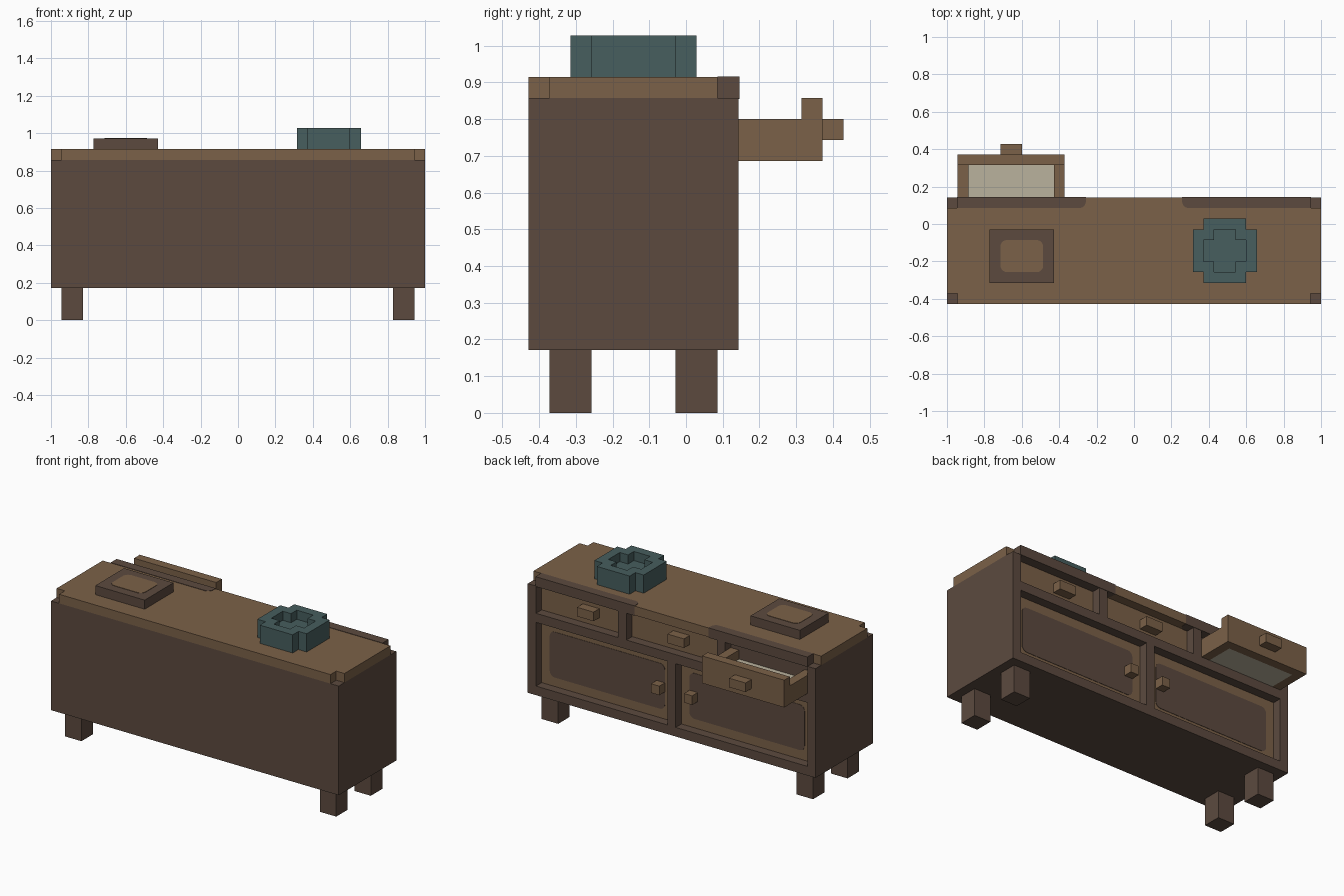
import bpy, bmesh
from mathutils import Vector

if "Cube" in bpy.data.objects:
    bpy.data.objects.remove(bpy.data.objects["Cube"])

U = 2 / 35      # one block; all sizes below are in blocks
E = 0.04        # thickness of painted plates, in blocks


def material(name, rgb):
    m = bpy.data.materials.new(name)
    m.use_nodes = True
    lin = [((c / 255 + 0.055) / 1.055) ** 2.4 for c in rgb]
    m.diffuse_color = (*lin, 1)
    m.node_tree.nodes["Principled BSDF"].inputs["Base Color"].default_value = (*lin, 1)
    return m


DARK = material("dark_wood", (92, 74, 63))
BROWN = material("light_wood", (123, 97, 72))
TEAL = material("teal_ceramic", (71, 94, 94))
PAPER = material("pale_lining", (186, 178, 157))


def finish(name, bm, *mats):
    bmesh.ops.recalc_face_normals(bm, faces=bm.faces)
    for v in bm.verts:
        v.co = (v.co - Vector((17.5, 7.5, 0))) * U
    me = bpy.data.meshes.new(name)
    bm.to_mesh(me)
    bm.free()
    for m in mats:
        me.materials.append(m)
    ob = bpy.data.objects.new(name, me)
    bpy.context.collection.objects.link(ob)
    return ob


def add_box(bm, lo, hi):
    lo, hi = Vector(lo), Vector(hi)
    verts = bmesh.ops.create_cube(bm, size=1)["verts"]
    for v in verts:
        v.co = (lo + hi) / 2 + v.co * (hi - lo)


def boxes(name, mat, *spans):
    bm = bmesh.new()
    for lo, hi in spans:
        add_box(bm, lo, hi)
    return finish(name, bm, mat)


def rounded(name, mat, lo, hi, axis, keep=lambda p: True, radius=0.6):
    """Box whose edges along one axis are rounded where keep() allows."""
    bm = bmesh.new()
    add_box(bm, lo, hi)
    edges = []
    for e in bm.edges:
        a, b = (v.co for v in e.verts)
        if abs((a - b)[axis]) > 1e-4 and keep((a + b) / 2):
            edges.append(e)
    bmesh.ops.bevel(bm, geom=edges, offset=radius, segments=5, profile=0.5, affect="EDGES")
    return finish(name, bm, mat)


def notched(name, mat, x0, x1, y0, y1, z0, z1):
    """Upright slab with a one-block notch at each corner."""
    a, b, c, d = x0 + 1, x1 - 1, y0 + 1, y1 - 1
    pts = [(a, y0), (b, y0), (b, c), (x1, c), (x1, d), (b, d),
           (b, y1), (a, y1), (a, d), (x0, d), (x0, c), (a, c)]
    bm = bmesh.new()
    face = bm.faces.new([bm.verts.new((x, y, z0)) for x, y in pts])
    top = bmesh.ops.extrude_face_region(bm, geom=[face])["geom"]
    for v in top:
        if isinstance(v, bmesh.types.BMVert):
            v.co.z = z1
    return finish(name, bm, mat)


def cut(ob, cutter):
    mod = ob.modifiers.new("cut", "BOOLEAN")
    mod.operation = "DIFFERENCE"
    mod.solver = "EXACT"
    mod.object = cutter
    bpy.context.view_layer.update()
    bpy.context.view_layer.objects.active = ob
    bpy.ops.object.modifier_apply(modifier=mod.name)
    bpy.data.objects.remove(cutter)


# Cabinet body with drawer and door recesses
body = boxes("cabinet_body", DARK, ((0, 0, 3), (35, 10, 15)))
drawer_slots = [(1, 11), (12, 23), (24, 34)]
doors = [(1, 17), (18, 34)]
cut(body, boxes("recess_cutter", DARK,
                *[((a, 9, 12), (b, 11, 16)) for a, b in drawer_slots],
                *[((a, 9, 4), (b, 11, 11)) for a, b in doors]))

# Recessed fronts are light wood, except behind the open drawer
body.data.materials.clear()
body.data.materials.append(DARK)
body.data.materials.append(BROWN)
for p in body.data.polygons:
    x, y, z = p.center.x / U + 17.5, p.center.y / U + 7.5, p.center.z / U
    front = p.normal.y > 0.9 and abs(y - 9) < 0.1
    behind_drawer = x < 11 and z > 12
    p.material_index = int(front and not behind_drawer)

# Door panels and knobs
for side, (a, b), k in (("right", doors[0], 15), ("left", doors[1], 19)):
    rounded(side + "_door_panel", DARK, (a + 1, 9, 5), (b - 1, 9 + E, 10), 1)
    boxes(side + "_door_knob", BROWN, ((k, 9, 7), (k + 1, 10, 8)))

# Drawer handles, the first on the open drawer
for name, x, y in (("open", 5, 14), ("middle", 16, 9), ("left", 27, 9)):
    boxes(name + "_drawer_handle", BROWN, ((x, y, 13), (x + 2, y + 1, 14)))

# Open drawer
boxes("open_drawer", BROWN,
      ((1, 9, 12), (2, 13, 14)), ((10, 9, 12), (11, 13, 14)),
      ((1, 13, 12), (11, 14, 15)))
boxes("drawer_floor", PAPER, ((2, 9, 12), (10, 13, 13)))

# Table top with dark strips on the rear edge
notched("table_top", BROWN, 0, 35, 0, 10, 15, 16)
for side, a, b, inner in (("right", 1 - E, 13, 13), ("left", 22, 34 + E, 22)):
    rounded(side + "_edge_strip", DARK, (a, 9, 15 - E), (b, 10 + E, 16 + E), 2,
            keep=lambda p: abs(p.x - inner) < 0.1 and p.y < 9.5)

# Legs
for side, x in (("right", 1), ("left", 32)):
    for end, y in (("front", 1), ("back", 7)):
        boxes(f"{end}_{side}_leg", DARK, ((x, y, 0), (x + 2, y + 2, 3)))

# Tray lying on the top
boxes("tray", DARK, ((4, 2, 16), (10, 7, 17)))
rounded("tray_centre", BROWN, (5, 3, 17), (9, 6, 17 + E), 2)

# Bowl
bowl = notched("bowl", TEAL, 23, 29, 2, 8, 16, 18)
cut(bowl, notched("bowl_cutter", TEAL, 24, 28, 3, 7, 17, 19))
